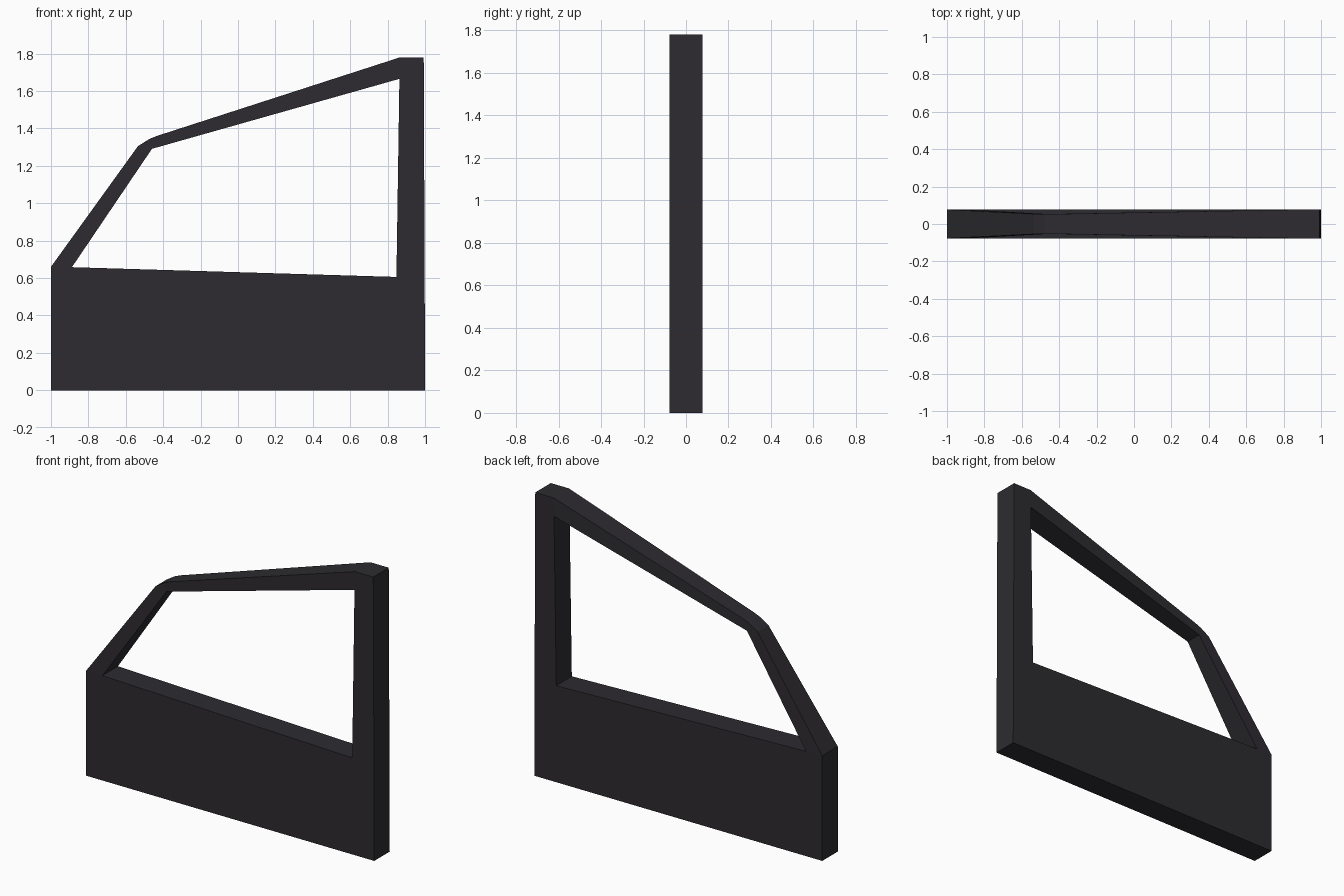
import bpy, bmesh

if "Cube" in bpy.data.objects:
    bpy.data.objects.remove(bpy.data.objects["Cube"])

# Outline and window points: (x, z, half thickness)
H, N = 0.077, 0.053
outer = [(-1, 0, H), (1, 0, H), (0.998, 0.605, H), (0.993, 1.78, H), (0.866, 1.78, H),
         (-0.433, 1.36, N), (-0.475, 1.343, N), (-0.535, 1.305, N + 0.001), (-1, 0.66, H)]
window = [(0.847, 0.606, H), (0.863, 1.665, H), (-0.46, 1.291, N), (-0.888, 0.658, H)]
pts = outer + window
o = len(outer)

# Side panels: lower door, rear pillar, roof rail, bend, windscreen pillar
panels = [(0, 1, 2, o, o + 3, 8), (2, 3, o + 1, o), (3, 4, o + 1),
          (4, 5, o + 2, o + 1), (5, 6, o + 2), (6, 7, o + 2), (7, 8, o + 3, o + 2)]

bm = bmesh.new()
sides = [[bm.verts.new((x, s * t, z)) for x, z, t in pts] for s in (-1, 1)]
for vs in sides:
    for p in panels:
        bm.faces.new([vs[i] for i in p])

# Walls around the outside and the window opening
for ring in (list(range(o)), list(range(o, len(pts)))):
    for a, b in zip(ring, ring[1:] + ring[:1]):
        bm.faces.new([sides[0][a], sides[0][b], sides[1][b], sides[1][a]])
bmesh.ops.recalc_face_normals(bm, faces=bm.faces)

mesh = bpy.data.meshes.new("door_frame")
bm.to_mesh(mesh)
bm.free()
door = bpy.data.objects.new("door_frame", mesh)
bpy.context.collection.objects.link(door)

# Dark paint
paint = bpy.data.materials.new("dark_paint")
paint.diffuse_color = (0.026, 0.024, 0.029, 1)
paint.use_nodes = True
paint.node_tree.nodes["Principled BSDF"].inputs["Base Color"].default_value = paint.diffuse_color
mesh.materials.append(paint)
